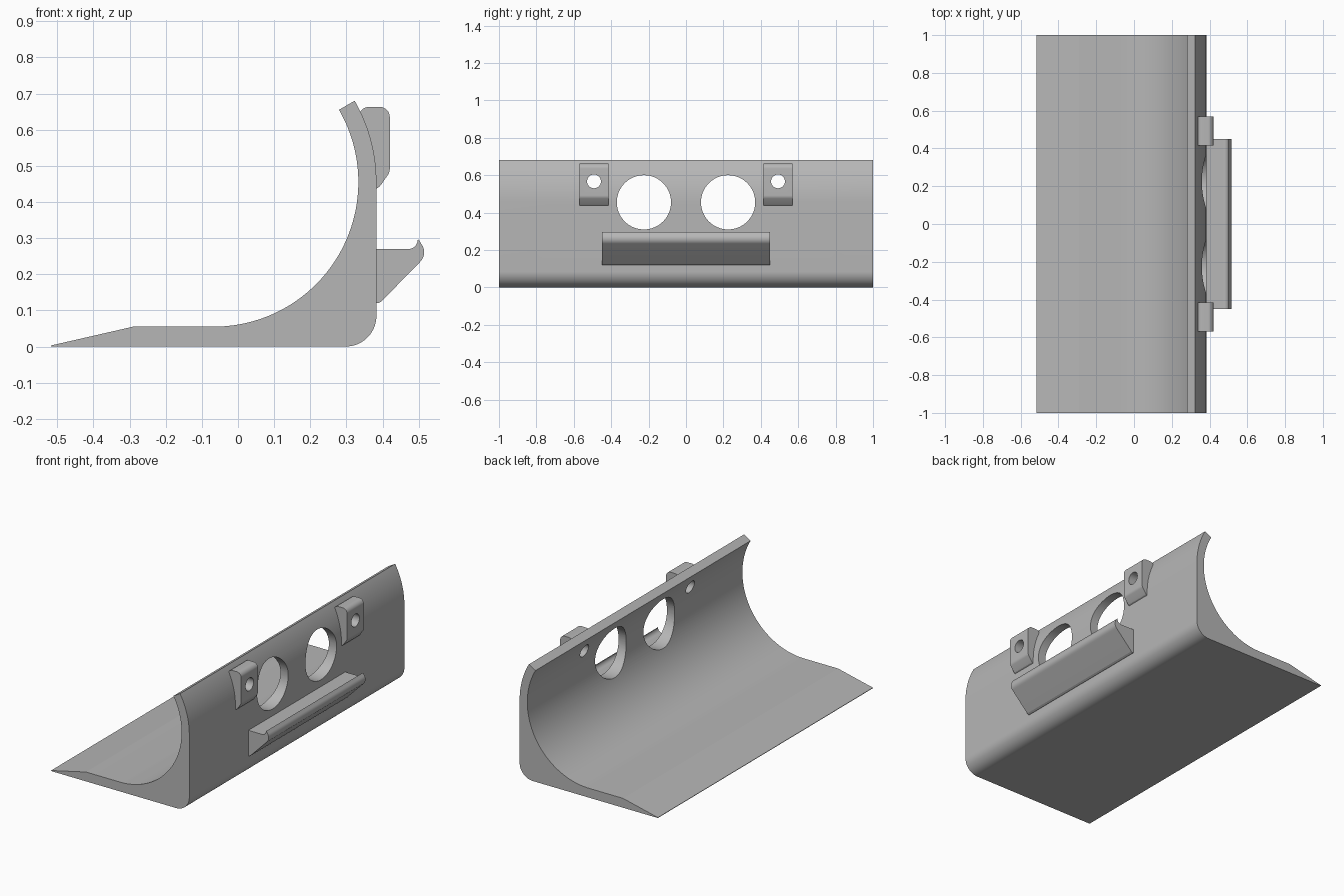
import bpy, bmesh
from math import radians, cos, sin, pi
from mathutils import Matrix

cube = bpy.data.objects.get("Cube")
if cube:
    bpy.data.objects.remove(cube, do_unlink=True)

GREY = (0.47, 0.47, 0.47, 1)
mat = bpy.data.materials.new("plain grey")
mat.use_nodes = True
mat.diffuse_color = GREY
mat.node_tree.nodes["Principled BSDF"].inputs["Base Color"].default_value = GREY

CX, CZ = -0.067, 0.455      # centre of the curved wall
R_IN, R_OUT = 0.40, 0.45


def arc(cx, cz, r, a0, a1, n):
    """Points on an arc in the xz plane, angles in degrees."""
    angles = [radians(a0 + (a1 - a0) * i / n) for i in range(n + 1)]
    return [(cx + r * cos(a), cz + r * sin(a)) for a in angles]


def add_object(name, bm):
    bmesh.ops.recalc_face_normals(bm, faces=bm.faces)
    mesh = bpy.data.meshes.new(name)
    bm.to_mesh(mesh)
    bm.free()
    obj = bpy.data.objects.new(name, mesh)
    bpy.context.collection.objects.link(obj)
    mesh.materials.append(mat)
    return obj


def prism(name, profile, y0, y1):
    """Extrude an xz profile along y."""
    bm = bmesh.new()
    face = bm.faces.new([bm.verts.new((x, y0, z)) for x, z in profile])
    ext = bmesh.ops.extrude_face_region(bm, geom=[face])["geom"]
    verts = [v for v in ext if isinstance(v, bmesh.types.BMVert)]
    bmesh.ops.translate(bm, verts=verts, vec=(0, y1 - y0, 0))
    return add_object(name, bm)


def select_only(obj):
    bpy.ops.object.select_all(action='DESELECT')
    obj.select_set(True)
    bpy.context.view_layer.objects.active = obj


def drill(targets, y, z, r):
    """Cut a round hole along x through each target."""
    bm = bmesh.new()
    place = Matrix.Translation((0.35, y, z)) @ Matrix.Rotation(pi / 2, 4, 'Y')
    bmesh.ops.create_cone(bm, cap_ends=True, segments=64, radius1=r,
                          radius2=r, depth=0.4, matrix=place)
    cutter = add_object("hole_cutter", bm)
    cutter.hide_render = True
    for obj in targets:
        select_only(obj)
        mod = obj.modifiers.new("hole", 'BOOLEAN')
        mod.operation = 'DIFFERENCE'
        mod.solver = 'EXACT'
        mod.object = cutter
        bpy.ops.object.modifier_apply(modifier=mod.name)
    bpy.data.objects.remove(cutter, do_unlink=True)


# Main scoop: tapered lip, flat floor, curved wall and rounded heel
scoop_profile = (
    [(-0.517, 0.0), (-0.517, 0.003), (-0.29, 0.055)]
    + arc(CX, CZ, R_IN, -90, 30, 60)
    + arc(CX, CZ, R_OUT, 30, 0, 20)
    + arc(0.298, 0.085, 0.085, 0, -90, 20)
)
scoop = prism("scoop_body", scoop_profile, -1, 1)

# Ledge on the back of the wall, with an upturned rounded rim
ledge_profile = (
    [(0.375, 0.12), (0.388, 0.12), (0.397, 0.125)]
    + arc(0.477, 0.261, 0.038, -45, 38, 12)
    + [(0.499, 0.297)]
    + arc(0.472, 0.295, 0.025, 0, -90, 12)
    + [(0.375, 0.27)]
)
ledge = prism("back_ledge", ledge_profile, -0.45, 0.45)

# Mounting lugs: inner side follows the wall, outer corners rounded
lug_profile = (
    arc(CX, CZ, R_OUT - 0.003, -2.5, 25.5, 16)
    + arc(0.363, 0.633, 0.03, 140, 90, 8)
    + arc(0.392, 0.635, 0.028, 90, 0, 12)
    + arc(0.39, 0.492, 0.03, 0, -35, 6)
    + [(0.397, 0.449), (0.39, 0.441)]
)
lugs = []
for side, s in (("right", -1), ("left", 1)):
    y0, y1 = sorted((s * 0.415, s * 0.57))
    lug = prism("mounting_lug_" + ("front" if s < 0 else "back"), lug_profile, y0, y1)
    lugs.append(lug)
    drill([scoop, lug], s * 0.492, 0.567, 0.037)   # screw hole
    drill([scoop], s * 0.225, CZ, 0.145)           # large opening

# Smooth the curves, keep the edges crisp
for obj in [scoop, ledge] + lugs:
    select_only(obj)
    bpy.ops.object.shade_smooth_by_angle(angle=radians(12))
